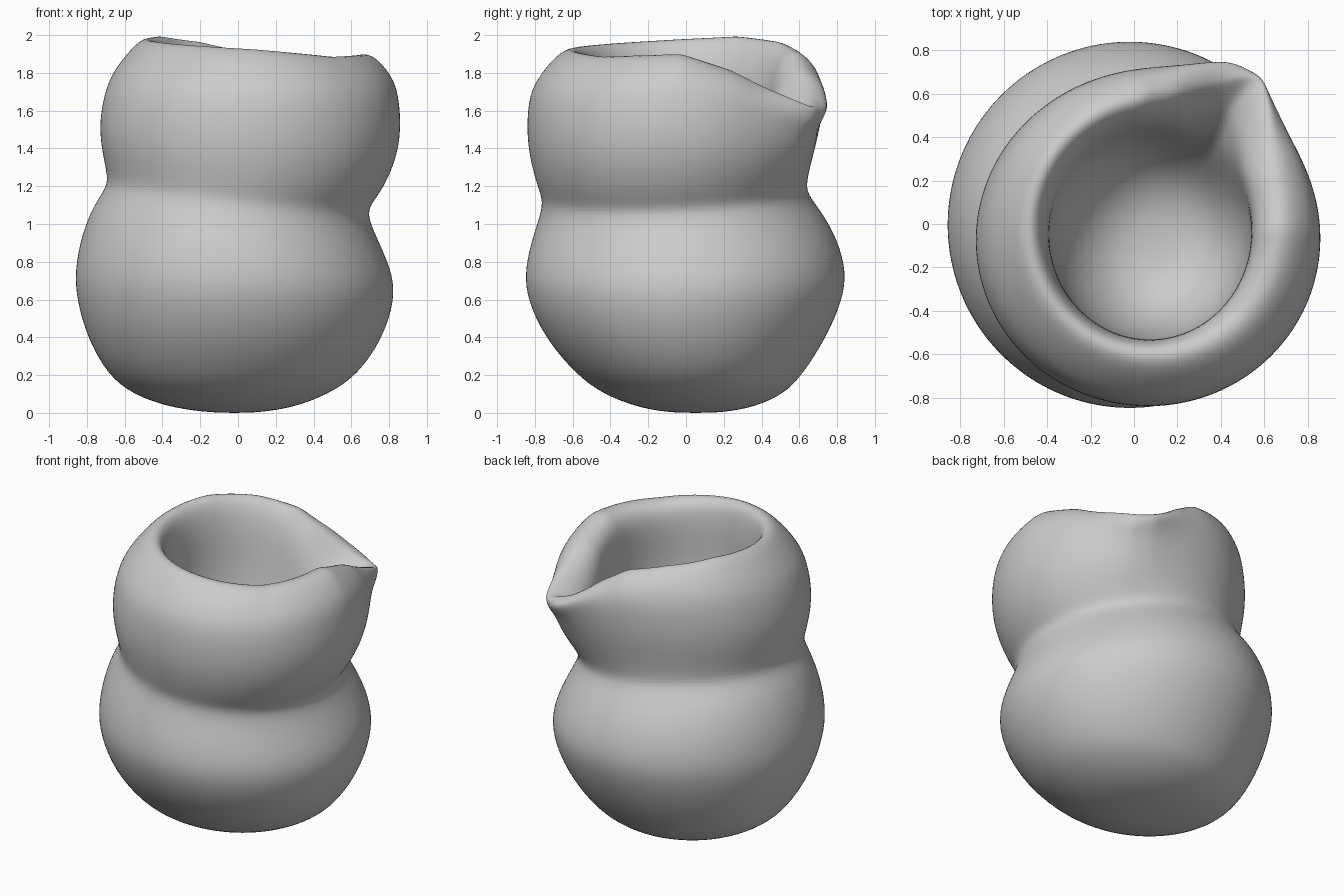
import bpy, bmesh, math

if "Cube" in bpy.data.objects:
    bpy.data.objects.remove(bpy.data.objects["Cube"])

N = 72          # points round each ring
SPOUT = 55      # spout direction in degrees

# rim height round the mouth: (angle, height)
RIM = [(-90, 1.935), (-45, 1.895), (0, 1.91), (26, 1.82), (44, 1.70), (55, 1.62),
       (66, 1.68), (80, 1.82), (95, 1.92), (120, 1.975), (150, 2.005), (180, 1.99), (270, 1.935)]

# rings: x min, x max, y min, y max, z, spout push
OUTER = [(-.16, .12, -.10, .20, .003, 0), (-.37, .30, -.26, .36, .03, 0),
         (-.56, .48, -.44, .52, .10, 0), (-.69, .635, -.58, .615, .20, 0),
         (-.80, .77, -.75, .745, .40, 0), (-.855, .83, -.84, .83, .60, 0),
         (-.865, .82, -.855, .85, .74, 0), (-.83, .765, -.825, .805, .90, 0),
         (-.765, .71, -.78, .72, 1.04, 0), (-.69, .68, -.755, .64, 1.14, 0),
         (-.695, .75, -.785, .64, 1.22, 0), (-.725, .835, -.83, .67, 1.38, .01),
         (-.735, .865, -.845, .70, 1.55, .03), (-.70, .85, -.83, .71, 1.73, .07),
         (-.65, .825, -.78, .70, 1.83, .12), (-.58, .77, -.715, .66, 1.92, .18)]
LIP = [(-.50, .69, -.63, .58, 2.00, .27), (-.445, .60, -.565, .52, 1.98, .26)]
INNER = [(-.41, .545, -.54, .47, 1.90, .19), (-.39, .535, -.53, .44, 1.75, .13),
         (-.39, .54, -.535, .42, 1.55, .06), (-.36, .52, -.515, .39, 1.33, .02),
         (-.29, .46, -.45, .33, 1.14, 0), (-.18, .36, -.34, .22, 1.01, 0),
         (-.05, .23, -.20, .08, .95, 0)]


def rim_height(deg):
    d = (deg + 90) % 360 - 90
    for (a, ha), (b, hb) in zip(RIM, RIM[1:]):
        if a <= d <= b:
            t = (d - a) / (b - a)
            return ha + (hb - ha) * t


def ring(bm, x0, x1, y0, y1, z, push, wide=0):
    cx, cy, rx, ry = (x0 + x1) / 2, (y0 + y1) / 2, (x1 - x0) / 2, (y1 - y0) / 2
    verts = []
    for i in range(N):
        deg = i * 360 / N
        c, s = math.cos(math.radians(deg)), math.sin(math.radians(deg))
        off = (deg - SPOUT + 180) % 360 - 180
        off = max(0, off - wide) if off > 0 else -off   # spout is fuller on its left
        g = math.exp(-off / 17) * .65 + math.exp(-(off / 16) ** 2) * .35
        x, y = cx + (rx + push * g) * c, cy + (ry + push * g) * s
        h = z
        if z > 1.2:     # follow the wavy rim
            h = 1.2 + (z - 1.2) * (rim_height(deg) - 1.2) / .8
        tilt = math.exp(-((z - 1.13) / .28) ** 2)   # slanted waist
        h += tilt * (-.09 * x + .03 * y)
        verts.append(bm.verts.new((x, y, h)))
    return verts


# vessel: outer wall, lip and inner bowl as one loft
bm = bmesh.new()
rings = [ring(bm, *r, wide=10) for r in OUTER] + [ring(bm, *r) for r in LIP + INNER]
for a, b in zip(rings, rings[1:]):
    for i in range(N):
        j = (i + 1) % N
        bm.faces.new((a[i], a[j], b[j], b[i]))
for loop, z, flip in ((rings[0], 0, True), (rings[-1], .935, False)):
    n = len(loop)
    mid = bm.verts.new((sum(v.co.x for v in loop) / n, sum(v.co.y for v in loop) / n, z))
    for i in range(N):
        p, q = loop[i], loop[(i + 1) % N]
        bm.faces.new((q, p, mid) if flip else (p, q, mid))
bmesh.ops.recalc_face_normals(bm, faces=bm.faces)
for f in bm.faces:
    f.smooth = True
mesh = bpy.data.meshes.new("pitcher_body")
bm.to_mesh(mesh)
bm.free()
pitcher = bpy.data.objects.new("pitcher_body", mesh)
bpy.context.collection.objects.link(pitcher)
sub = pitcher.modifiers.new("smooth", 'SUBSURF')
sub.levels = sub.render_levels = 2
